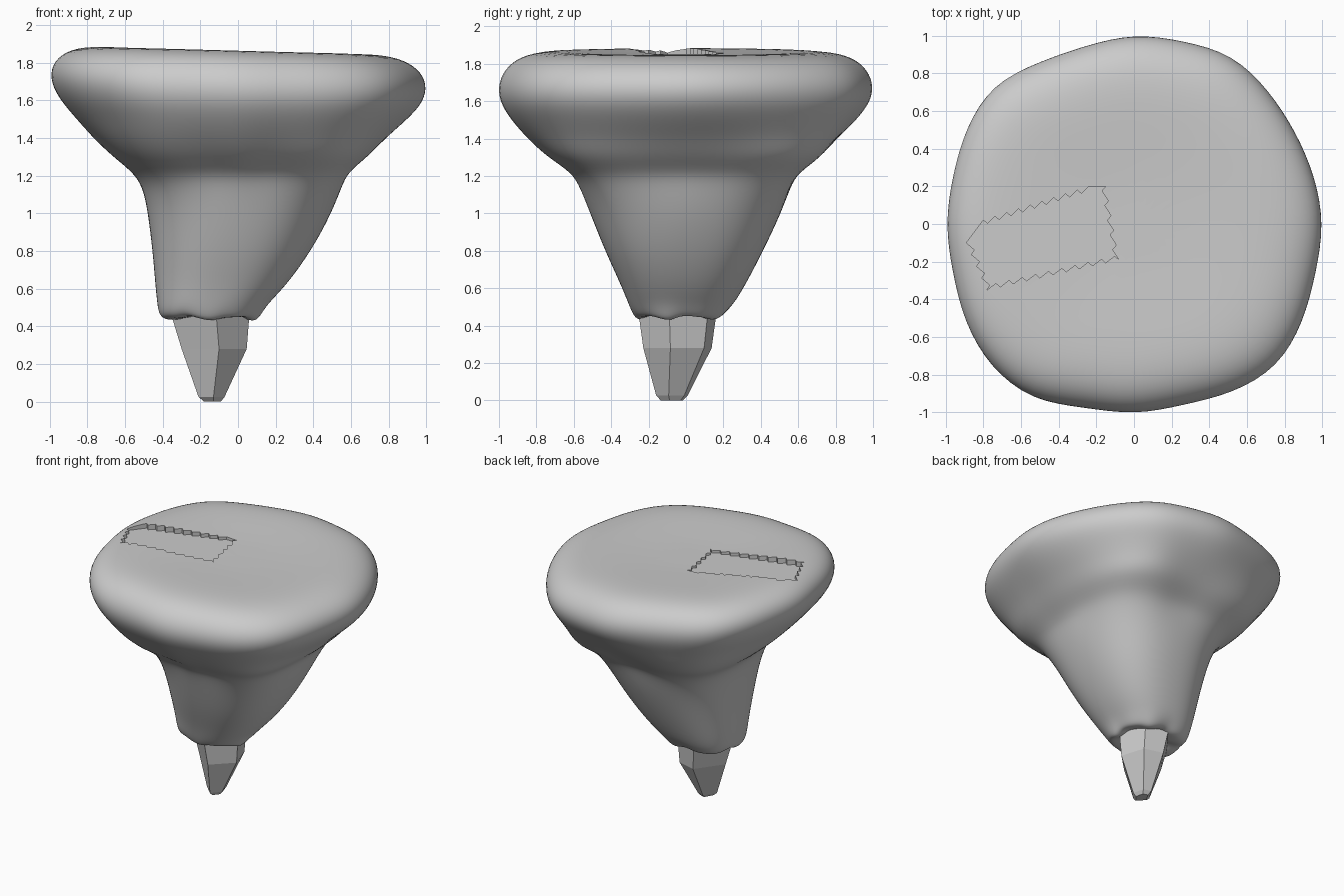
import bpy, bmesh, math
from mathutils import Vector

if "Cube" in bpy.data.objects:
    bpy.data.objects.remove(bpy.data.objects["Cube"])


def make_object(name, bm):
    bmesh.ops.recalc_face_normals(bm, faces=bm.faces[:])
    mesh = bpy.data.meshes.new(name)
    bm.to_mesh(mesh)
    bm.free()
    ob = bpy.data.objects.new(name, mesh)
    bpy.context.collection.objects.link(ob)
    return ob


def loft(rings):
    """Skin a list of closed rings and cap both ends with a fan."""
    bm = bmesh.new()
    loops = [[bm.verts.new(p) for p in ring] for ring in rings]
    n = len(loops[0])
    for a, b in zip(loops, loops[1:]):
        for i in range(n):
            bm.faces.new((a[i], a[(i + 1) % n], b[(i + 1) % n], b[i]))
    for ring in (loops[0], loops[-1]):
        c = bm.verts.new(sum((v.co for v in ring), Vector()) / n)
        for i in range(n):
            bm.faces.new((ring[i], ring[(i + 1) % n], c))
    return bm


def bump(d, width):
    return math.exp(-(d / width) ** 2)


# Plan outline of the cap, one radius every 15 degrees
outline = [1.0, .985, .98, 1.0, 1.035, 1.0, 1.005, .975, .99, 1.05, 1.02, .985,
           .99, .985, 1.03, 1.07, 1.075, 1.0, 1.005, .985, 1.03, 1.07, 1.03, .99]

# Height, then extents: left, right, front, back
levels = [
    (.46, -.22, .02, -.14, .08), (.435, -.37, .09, -.25, .17),
    (.46, -.42, .12, -.28, .21), (.52, -.43, .16, -.31, .26),
    (.62, -.44, .26, -.35, .32), (.80, -.455, .39, -.435, .415),
    (1.0, -.48, .49, -.515, .51), (1.14, -.51, .54, -.58, .57),
    (1.22, -.57, .58, -.64, .63), (1.30, -.68, .69, -.78, .77),
    (1.40, -.79, .79, -.875, .865), (1.50, -.88, .91, -.95, .94),
    (1.60, -.975, 1.0, -1.01, 1.005), (1.70, -1.025, 1.02, -1.015, 1.015),
    (1.79, -1.0, .975, -.965, .965), (1.848, -.91, .87, -.87, .87),
    (1.868, -.77, .72, -.72, .72), (1.858, -.5, .48, -.48, .48),
    (1.848, -.25, .24, -.24, .24)]

# Root relief: angle, height, size, angular width (ridges +, hollows -)
relief = [(45, 1.25, .13, 22), (135, 1.25, .08, 20), (315, 1.25, .10, 20), (225, 1.25, .03, 20),
          (85, 1.32, -.10, 18), (255, 1.28, -.07, 16), (292, 1.28, -.07, 16),
          (0, 1.08, .03, 15), (195, 1.3, -.04, 16)]

rings = []
for z, x0, x1, y0, y1 in levels:
    cap = min(1, max(0, (z - 1.1) / .45))
    cx, cy, hx, hy = (x0 + x1) / 2, (y0 + y1) / 2, (x1 - x0) / 2, (y1 - y0) / 2
    ring = []
    for i, rad in enumerate(outline):
        a = i * math.tau / 24
        r = 1.04 - .04 * math.cos(4 * a)
        r += (rad - r) * cap
        for ang, h, size, width in relief:
            d = (math.degrees(a) - ang + 180) % 360 - 180
            r += size * bump(d, width) * bump(z - h, .15)
        zz = z - .027 * math.cos(a) * hx * max(0, (z - 1.45) / .4)
        if z < .5:
            zz += .012 * math.sin(5 * a) + .008 * math.sin(9 * a + 1)
        ring.append((cx + hx * r * math.cos(a), cy + hy * r * math.sin(a), zz))
    rings.append(ring)

# Smooth cap and tapering root
body = make_object("mushroom_body", loft(rings))
sub = body.modifiers.new("smooth", 'SUBSURF')
sub.levels = sub.render_levels = 2

# Saw-toothed cutter for the shallow recess in the top
corners = [(-.89, -.10), (-.78, -.35), (-.08, -.19), (-.15, .20), (-.24, .20), (-.80, .02)]
teeth = [4, 10, 5, 1, 9, 1]
points = []
for i, n in enumerate(teeth):
    p, q = Vector(corners[i]), Vector(corners[(i + 1) % 6])
    d = (q - p).normalized()
    out = Vector((d.y, -d.x))
    for k in range(n):
        points.append(p.lerp(q, k / n))
        if n > 1:
            points.append(p.lerp(q, (k + .75) / n) - out * .025)
low = [(p.x, p.y, 1.832 - .015 * p.x) for p in points]
bm = bmesh.new()
face = bm.faces.new([bm.verts.new(p) for p in low])
top = bmesh.ops.extrude_face_region(bm, geom=[face])
bmesh.ops.translate(bm, vec=(0, 0, .2),
                    verts=[v for v in top["geom"] if isinstance(v, bmesh.types.BMVert)])
bmesh.ops.triangulate(bm, faces=[f for f in bm.faces if len(f.verts) > 4])
cutter = make_object("recess_cutter", bm)
cutter.hide_render = True
cut = body.modifiers.new("recess", 'BOOLEAN')
cut.operation = 'DIFFERENCE'
cut.solver = 'EXACT'
cut.object = cutter

bpy.ops.object.select_all(action='DESELECT')
body.select_set(True)
bpy.context.view_layer.objects.active = body
bpy.ops.object.convert(target='MESH')
bpy.ops.object.shade_smooth_by_angle(angle=math.radians(40))
bpy.data.objects.remove(cutter)

# Faceted peg below the root
peg_levels = [(0, -.135, -.075, .045, .06), (.025, -.14, -.075, .07, .085),
              (.28, -.125, -.045, .175, .185), (.46, -.145, -.045, .21, .21),
              (.62, -.14, -.04, .15, .15)]
peg_rings = []
for z, cx, cy, hx, hy in peg_levels:
    peg_rings.append([(cx + hx * math.cos(a), cy + hy * math.sin(a), z)
                      for a in (math.radians(d) for d in (-12, 50, 100, 185, 278))])
make_object("peg", loft(peg_rings))
